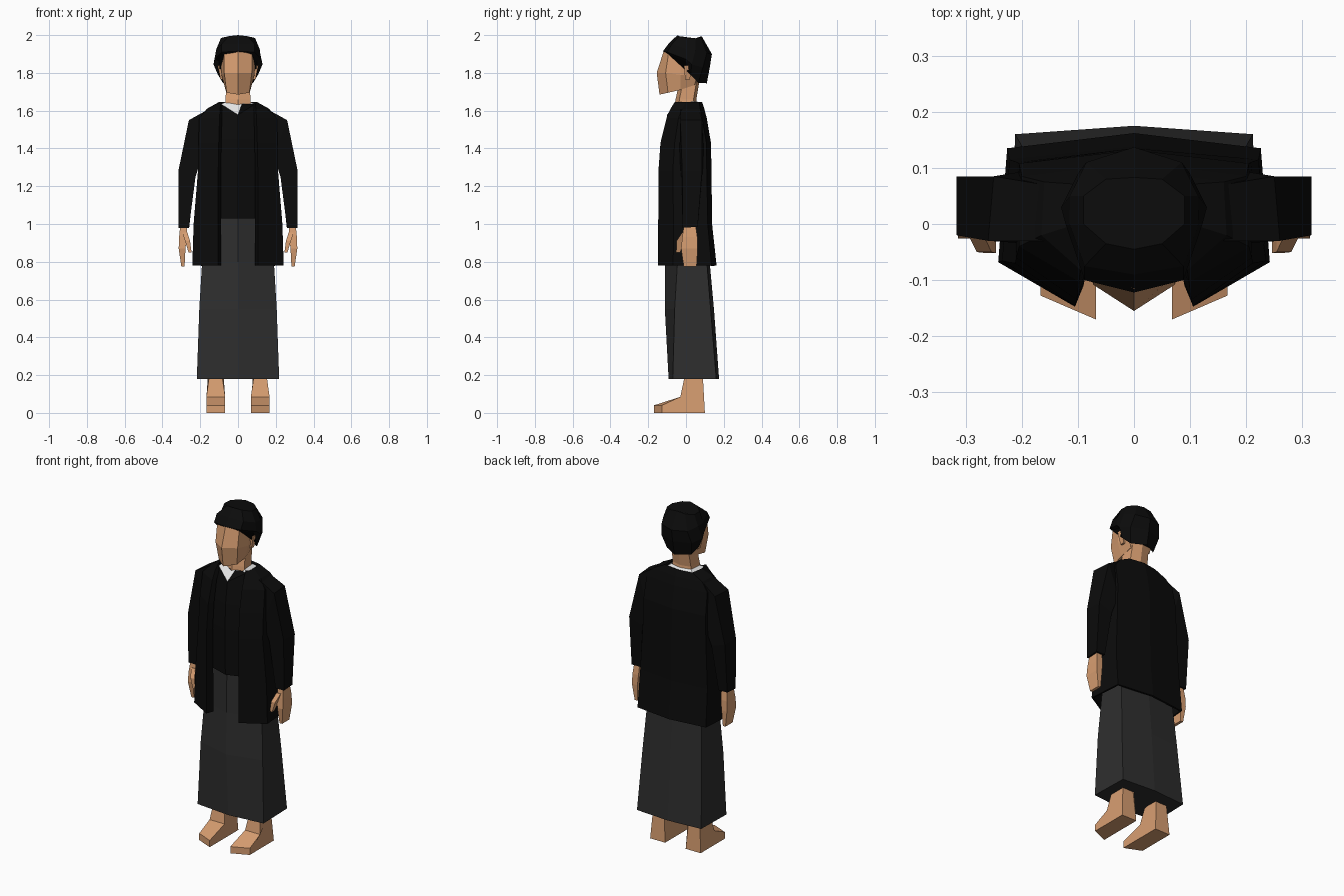
import bpy, bmesh


def material(name, rgb):
    m = bpy.data.materials.new(name)
    m.diffuse_color = (*rgb, 1)
    return m


BLACK = material("black cloth", (0.0035, 0.0035, 0.0035))
GREY = material("dark grey cloth", (0.027, 0.027, 0.027))
WHITE = material("white cloth", (0.8, 0.8, 0.8))
SKIN = material("skin", (0.68, 0.34, 0.165))


def loft(name, loops, mat, closed=True, caps=True):
    """Skin a list of equal-length point loops."""
    bm = bmesh.new()
    rings = [[bm.verts.new(p) for p in loop] for loop in loops]
    n = len(rings[0])
    for a, b in zip(rings, rings[1:]):
        for i in range(n if closed else n - 1):
            j = (i + 1) % n
            bm.faces.new((a[i], a[j], b[j], b[i]))
    if caps:
        bm.faces.new(rings[0])
        bm.faces.new(rings[-1])
    bmesh.ops.recalc_face_normals(bm, faces=bm.faces)
    me = bpy.data.meshes.new(name)
    bm.to_mesh(me)
    bm.free()
    me.materials.append(mat)
    ob = bpy.data.objects.new(name, me)
    bpy.context.collection.objects.link(ob)
    return ob


def sym(half):
    """Mirror a half loop (front to back, x >= 0) into a whole one."""
    return half + [(-x, y, z) for x, y, z in reversed(half) if x > 0]


def level(z, *pts):
    return sym([(x, y, z) for x, y in pts])


def pair(name, loops, mat):
    """Build a left and a right copy of a limb part."""
    for side, s in (("left", 1), ("right", -1)):
        loft(f"{side}_{name}", [[(s * x, y, z) for x, y, z in l] for l in loops], mat)


def box_loop(x0, x1, y0, y1, z):
    return [(x0, y0, z), (x1, y0, z), (x1, y1, z), (x0, y1, z)]


# Long skirt
loft("skirt", [
    level(0.18, (0, -.092), (.218, -.07), (.212, .16), (0, .175)),
    level(0.55, (0, -.112), (.205, -.06), (.195, .13), (0, .148)),
    level(0.80, (0, -.11), (.19, -.045), (.18, .11), (0, .125)),
    level(1.05, (0, -.105), (.17, -.045), (.17, .09), (0, .105))], GREY)

# Shirt, ending at the neckline
neckline = sym([(0, -.1, 1.578), (.09, -.055, 1.635), (.085, .06, 1.635), (0, .08, 1.635)])
loft("shirt", [
    level(1.03, (0, -.12), (.18, -.06), (.17, .09), (0, .11)),
    level(1.30, (0, -.123), (.18, -.065), (.17, .09), (0, .11)),
    level(1.45, (0, -.118), (.18, -.05), (.17, .085), (0, .11)),
    neckline], BLACK)

# White collar between neckline and neck
loft("collar", [
    neckline,
    sym([(0, -.065, 1.632), (.068, -.03, 1.645), (.065, .045, 1.648), (0, .06, 1.648)])],
    WHITE, caps=False)

# Open jacket
jacket = loft("jacket", [
    level(0.78, (.09, -.105), (.106, -.147), (.242, -.068), (.226, .135), (0, .162)),
    level(1.00, (.09, -.105), (.105, -.147), (.235, -.066), (.222, .115), (0, .138)),
    level(1.28, (.09, -.11), (.105, -.146), (.212, -.07), (.208, .11), (0, .135)),
    level(1.43, (.088, -.1), (.102, -.135), (.21, -.06), (.205, .108), (0, .132)),
    level(1.56, (.085, -.08), (.098, -.103), (.205, -.04), (.2, .085), (0, .11)),
    level(1.61, (.083, -.06), (.095, -.082), (.165, -.02), (.16, .075), (0, .097)),
    level(1.645, (.08, -.04), (.09, -.06), (.102, 0), (.09, .07), (0, .085))],
    BLACK, closed=False, caps=False)
mod = jacket.modifiers.new("cloth thickness", "SOLIDIFY")
mod.thickness = 0.012
mod.offset = -1

# Sleeves
pair("sleeve", [
    [(.16, -.03, 1.605), (.16, .07, 1.605), (.15, .07, 1.42), (.15, -.03, 1.42)],
    [(.26, -.03, 1.55), (.25, .085, 1.55), (.19, .095, 1.36), (.19, -.035, 1.36)],
    [(.316, -.02, 1.28), (.316, .085, 1.28), (.228, .085, 1.25), (.225, -.025, 1.25)],
    [(.316, -.018, .98), (.316, .062, .985), (.258, .062, .985), (.26, -.018, .98)]], BLACK)

# Hands and thumbs
pair("hand", [
    box_loop(.27, .305, -.01, .05, 1.0),
    box_loop(.272, .312, -.02, .06, .93),
    box_loop(.278, .314, -.026, .062, .87),
    box_loop(.283, .300, -.012, .056, .775)], SKIN)
pair("thumb", [
    box_loop(.268, .295, -.02, .015, .955),
    box_loop(.254, .28, -.05, -.01, .91),
    box_loop(.246, .262, -.052, -.03, .85)], SKIN)

# Feet: side profile swept from inner to outer side
foot = [(.10, 0), (-.17, 0), (-.17, .04), (-.03, .085), (-.01, .18),
        (-.005, .27), (.085, .27), (.09, .18)]
pair("foot", [
    [(.068 if z < .1 else .082, y, z) for y, z in foot],
    [(.167 if z < .1 else .154, y * .75 if y < -.1 else y, z) for y, z in foot]], SKIN)

# Neck
loft("neck", [
    level(1.60, (0, -.065), (.072, -.04), (.07, .045), (0, .06)),
    level(1.66, (0, -.055), (.066, -.035), (.06, .04), (0, .055)),
    level(1.78, (0, -.03), (.06, -.01), (.055, .06), (0, .075))], SKIN)

# Head
loft("head", [
    sym([(0, -.14, 1.685), (.06, -.095, 1.695), (.066, -.03, 1.71), (.06, .045, 1.735), (0, .06, 1.74)]),
    sym([(0, -.155, 1.80), (.073, -.108, 1.80), (.088, -.03, 1.79), (.085, .06, 1.79), (0, .09, 1.79)]),
    sym([(0, -.115, 1.925), (.073, -.09, 1.92), (.092, -.02, 1.92), (.08, .07, 1.92), (0, .1, 1.92)])],
    SKIN)

# Ears
pair("ear", [box_loop(.08, .092, -.005, .02, 1.765), box_loop(.08, .108, -.01, .035, 1.84)], SKIN)

# Hair cap, with a lower edge sloping from fringe to nape
loft("hair", [
    sym([(0, -.112, 1.907), (.08, -.095, 1.90), (.1, 0, 1.86), (.106, .025, 1.79), (.08, .065, 1.747), (0, .11, 1.745)]),
    sym([(0, -.122, 1.915), (.088, -.1, 1.91), (.122, 0, 1.872), (.13, .03, 1.845), (.1, .09, 1.83), (0, .126, 1.83)]),
    sym([(0, -.09, 1.957), (.088, -.075, 1.952), (.115, 0, 1.925), (.114, .05, 1.92), (.085, .11, 1.905), (0, .137, 1.90)]),
    sym([(0, -.045, 2.0), (.05, -.035, 1.994), (.09, 0, 1.985), (.09, .05, 1.983), (.05, .08, 1.988), (0, .083, 1.994)])],
    BLACK)
